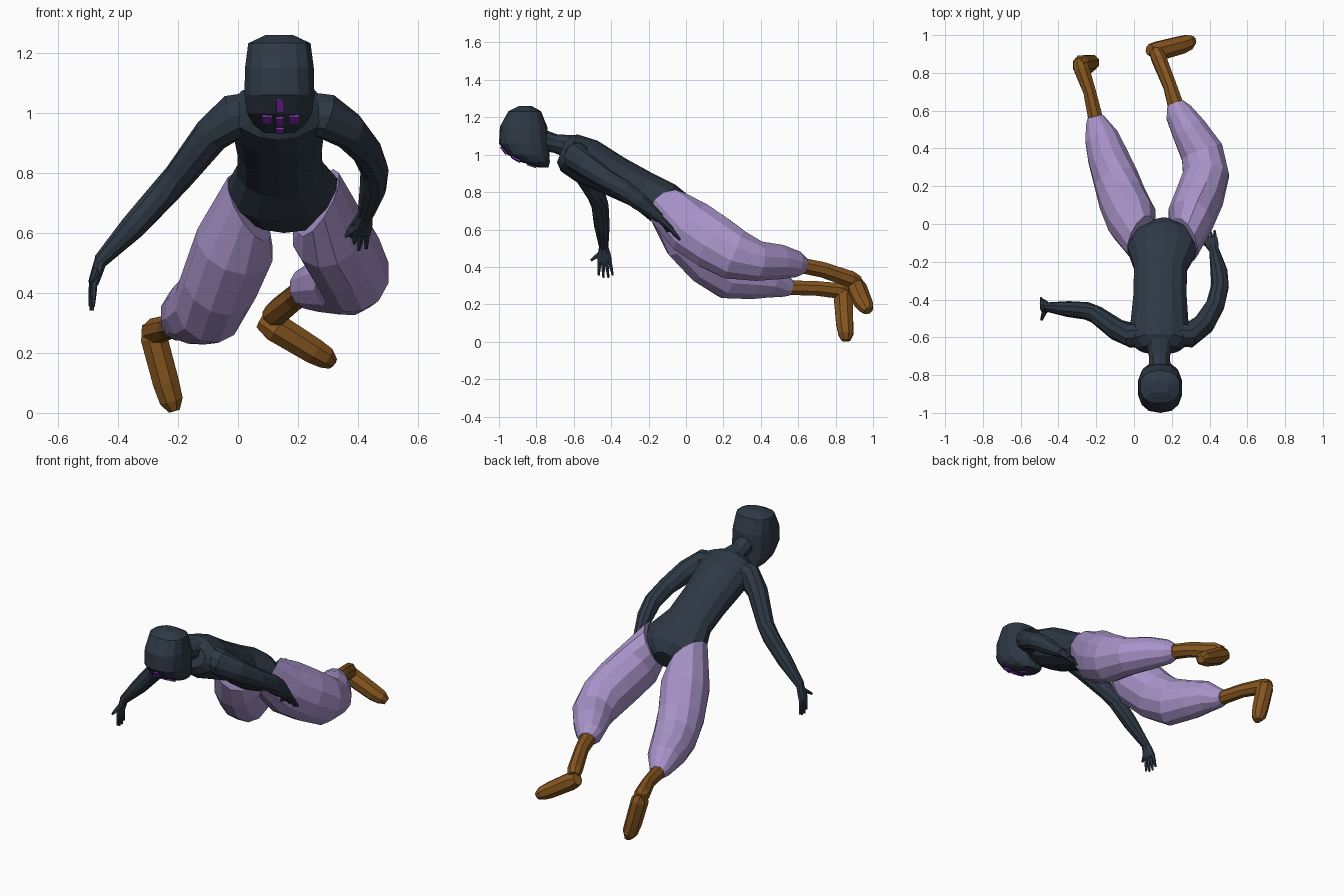
import bpy, bmesh, math
from mathutils import Vector, Matrix
from mathutils.bvhtree import BVHTree

X, Y, Z = Vector((1, 0, 0)), Vector((0, 1, 0)), Vector((0, 0, 1))


def material(name, rgb):
    m = bpy.data.materials.new(name)
    m.diffuse_color = (*rgb, 1)
    return m


DARK = material("dark slate", (0.027, 0.040, 0.058))
LILAC = material("lilac cloth", (0.39, 0.29, 0.58))
BROWN = material("brown leather", (0.24, 0.093, 0.014))
VIOLET = material("violet mark", (0.25, 0.035, 0.50))


def finish(name, bm, mat):
    bmesh.ops.recalc_face_normals(bm, faces=bm.faces)
    me = bpy.data.meshes.new(name)
    bm.to_mesh(me)
    bm.free()
    me.materials.append(mat)
    ob = bpy.data.objects.new(name, me)
    bpy.context.collection.objects.link(ob)
    return ob


def loft(name, rings, mat, sides=10, ref=X, first=None, fixed=None, power=1.0):
    """Skin (super)elliptical rings (x, y, z, r1, r2) laid square to their path."""
    bm = bmesh.new()
    pts = [Vector(r[:3]) for r in rings]
    loops = []
    for i, r in enumerate(rings):
        t = (pts[min(i + 1, len(pts) - 1)] - pts[max(i - 1, 0)]).normalized()
        if i == 0 and first:
            t = Vector(first).normalized()
        if fixed:
            t = Vector(fixed)
        a = (ref - t * ref.dot(t)).normalized()
        b = t.cross(a)
        loop = []
        for k in range(sides):
            w = 2 * math.pi * (k + 0.5) / sides
            c, s = [math.copysign(abs(v) ** power, v) for v in (math.cos(w), math.sin(w))]
            loop.append(bm.verts.new(pts[i] + a * c * r[3] + b * s * r[4]))
        loops.append(loop)
    for p, q in zip(loops, loops[1:]):
        for k in range(sides):
            n = (k + 1) % sides
            bm.faces.new((p[k], p[n], q[n], q[k]))
    bm.faces.new(loops[0])
    bm.faces.new(loops[-1])
    return finish(name, bm, mat)


def hand(name, wrist, knuckles, tips, spread, thumb):
    """Flat palm, four tapered fingers and a thumb."""
    w, k, e, s = Vector(wrist), Vector(knuckles), Vector(tips), Vector(spread)
    unit = s.normalized()
    loft(name + "_palm", [(*w, .024, .022), (*w.lerp(k, .5), .036, .02), (*k, .042, .017)],
         DARK, 8, unit)
    for i, u in enumerate((-1, -.35, .35, 1)):
        base = k + s * u * .75 - (e - k) * .15
        tip = e + s * u * 1.1 - (e - k) * (.15 if abs(u) == 1 else 0)
        mid = base.lerp(tip, .5)
        loft(f"{name}_finger_{i + 1}", [(*base, .011, .011), (*mid, .010, .010), (*tip, .006, .006)],
             DARK, 6, unit)
    base, tip = w.lerp(k, .35), Vector(thumb)
    loft(name + "_thumb", [(*base, .016, .016), (*base.lerp(tip, .6), .012, .012), (*tip, .007, .007)],
         DARK, 6, (e - k).normalized())


# Head: horizontal rounded-box rings (z, front y, back y, half width)
head_profile = [(1.26, -.895, -.825, .045), (1.232, -.95, -.775, .106), (1.15, -.995, -.742, .117),
                (1.06, -1.0, -.735, .119), (1.0, -.955, -.73, .111), (.96, -.88, -.728, .088),
                (.932, -.79, -.735, .05)]
head = loft("head", [(.138, (f + b) / 2, z, hw, (b - f) / 2) for z, f, b, hw in head_profile],
            DARK, 14, X, fixed=(0, 0, -1), power=.82)

# Face marks: thin plates dropped on to the face
tree = BVHTree.FromPolygons([v.co for v in head.data.vertices],
                            [p.vertices for p in head.data.polygons])
for i, (x, z) in enumerate([(.14, 1.024), (.14, .974), (.14, .943), (.097, .98), (.186, .98)]):
    hit, normal, _, _ = tree.ray_cast(Vector((x, -2, z)), Y)
    across = (X - normal * normal.x).normalized()
    turn = Matrix((across, normal.cross(across), normal)).transposed().to_4x4()
    size = (.033 if abs(x - .14) > .02 else .026, .05, .0095, 1)
    bm = bmesh.new()
    bmesh.ops.create_cube(bm, size=1, matrix=Matrix.Translation(hit + normal * .002) @ turn
                          @ Matrix.Diagonal(size))
    finish(f"face_mark_{i + 1}", bm, VIOLET)

# Neck and torso
loft("neck", [(.138, -.79, 1.085, .06, .058), (.135, -.70, 1.06, .058, .05), (.135, -.60, 1.04, .08, .065)],
     DARK, 10)
loft("torso", [(.135, -.665, 1.025, .11, .07), (.135, -.625, 1.01, .16, .108), (.135, -.53, .965, .157, .124),
               (.138, -.37, .88, .143, .11), (.14, -.23, .81, .145, .104), (.15, -.12, .74, .197, .118),
               (.153, -.05, .695, .16, .11), (.145, .005, .668, .06, .065)], DARK, 14)

# Arms
loft("arm_a", [(.06, -.58, 1.0, .075, .07), (-.01, -.59, .99, .077, .066), (-.09, -.56, .925, .062, .058),
               (-.20, -.48, .785, .051, .048), (-.25, -.46, .73, .049, .047), (-.35, -.45, .62, .044, .042),
               (-.46, -.44, .505, .025, .025)], DARK, 10, Z)
loft("arm_b", [(.21, -.58, 1.0, .075, .07), (.29, -.59, .99, .077, .066), (.37, -.53, .94, .064, .058),
               (.43, -.43, .87, .054, .05), (.455, -.33, .81, .052, .047), (.45, -.25, .75, .049, .045),
               (.425, -.14, .66, .027, .027)], DARK, 10, Z)
hand("hand_a", (-.455, -.44, .515), (-.483, -.435, .43), (-.488, -.428, .342), (-.004, .034, 0),
     (-.49, -.508, .435))
hand("hand_b", (.427, -.145, .665), (.403, -.08, .60), (.39, -.035, .545), (.032, .006, -.004),
     (.335, -.085, .575))

# Baggy trouser legs, cut high at the hip
loft("trouser_leg_a", [(.035, -.07, .685, .128, .122), (-.01, .02, .56, .135, .152), (-.06, .13, .435, .129, .146),
                       (-.095, .235, .36, .122, .138), (-.14, .36, .338, .110, .114), (-.172, .46, .325, .092, .092),
                       (-.197, .53, .295, .062, .06), (-.203, .565, .285, .045, .04)],
     LILAC, 12, X, first=(-.85, .35, -.45))
loft("trouser_leg_b", [(.267, -.08, .70, .128, .122), (.30, .03, .61, .126, .155), (.35, .15, .53, .129, .153),
                       (.381, .26, .465, .125, .142), (.36, .38, .432, .117, .11), (.29, .50, .427, .097, .095),
                       (.237, .59, .415, .075, .072), (.22, .635, .405, .048, .043)],
     LILAC, 12, X, first=(.85, .35, -.45))

# Boots: a shaft and a foot each
loft("boot_shaft_a", [(-.195, .52, .29, .044, .042), (-.235, .70, .285, .036, .042),
                      (-.277, .82, .272, .044, .045), (-.292, .87, .262, .034, .036)], BROWN, 8)
loft("boot_foot_a", [(-.293, .84, .30, .03, .032), (-.28, .84, .25, .048, .055), (-.24, .848, .10, .047, .05),
                     (-.222, .855, .04, .042, .043), (-.212, .856, .006, .02, .025)], BROWN, 8)
loft("boot_shaft_b", [(.235, .58, .415, .048, .044), (.19, .73, .385, .038, .045),
                      (.13, .88, .335, .042, .047), (.11, .92, .318, .034, .036)], BROWN, 8)
loft("boot_foot_b", [(.08, .925, .312, .03, .035), (.125, .915, .285, .054, .052), (.25, .948, .208, .05, .047),
                     (.29, .963, .185, .043, .04), (.315, .974, .165, .024, .022)], BROWN, 8, Y)
